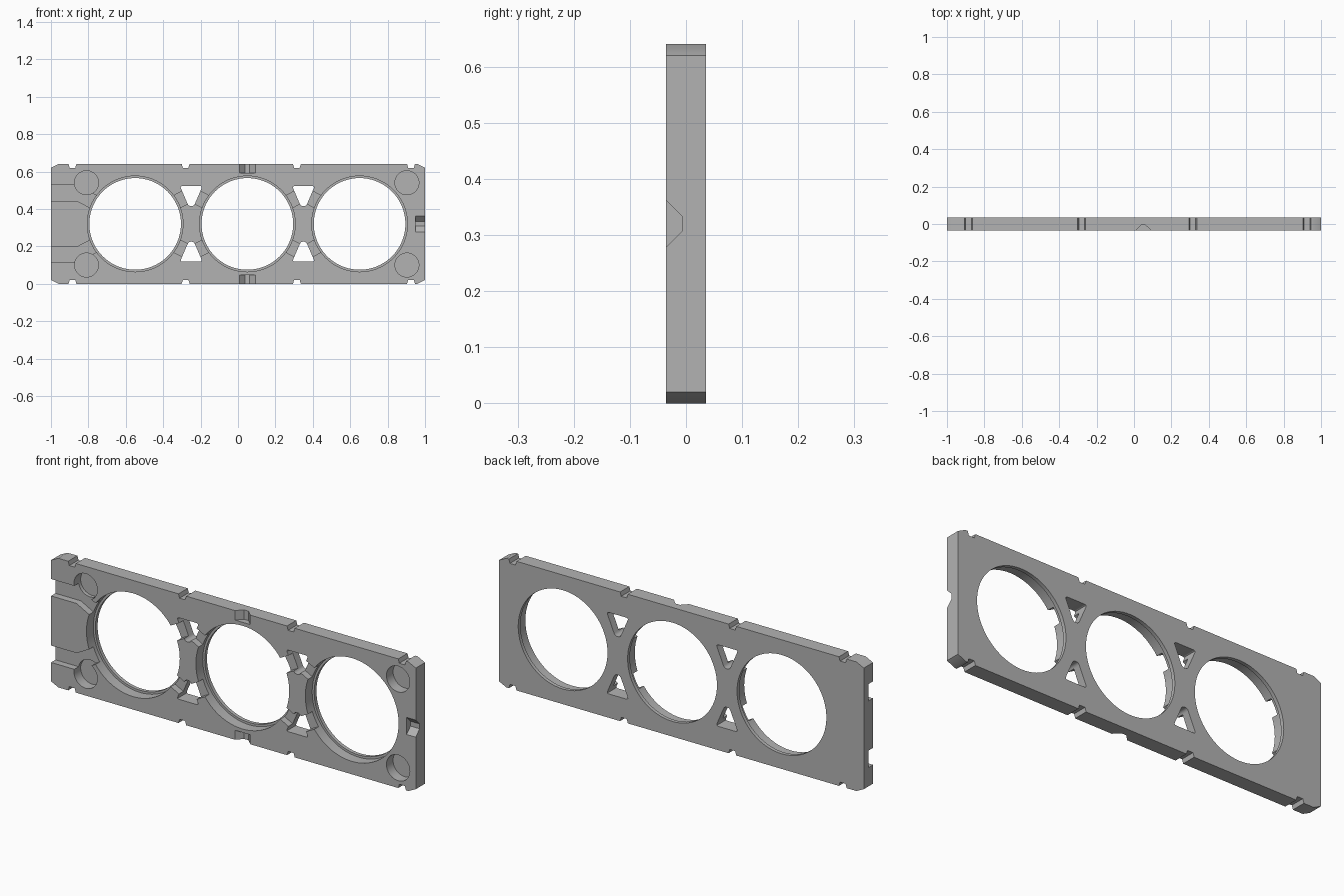
import bpy, bmesh
from math import sin, cos, tan, pi, radians
from mathutils import Vector

cube = bpy.data.objects.get("Cube")
if cube:
    bpy.data.objects.remove(cube)

H, T = 0.64, 0.036           # plate height and half thickness
MID = H / 2
HOLES = (-0.55, 0.05, 0.65)  # ring centres

grey = bpy.data.materials.new("plain grey")
grey.use_nodes = True
colour = (0.45, 0.45, 0.45, 1)
grey.diffuse_color = colour
grey.node_tree.nodes["Principled BSDF"].inputs["Base Color"].default_value = colour


def prism(name, profile, start, length, plane="xz"):
    """Extrude a closed 2D profile along the axis missing from its plane."""
    place = {"xz": lambda a, b, c: (a, c, b),
             "xy": lambda a, b, c: (a, b, c),
             "yz": lambda a, b, c: (c, a, b)}[plane]
    bm = bmesh.new()
    face = bm.faces.new([bm.verts.new(place(a, b, start)) for a, b in profile])
    new = bmesh.ops.extrude_face_region(bm, geom=[face])["geom"]
    verts = [v for v in new if isinstance(v, bmesh.types.BMVert)]
    bmesh.ops.translate(bm, vec=Vector(place(0, 0, length)), verts=verts)
    bmesh.ops.recalc_face_normals(bm, faces=bm.faces)
    mesh = bpy.data.meshes.new(name)
    bm.to_mesh(mesh)
    bm.free()
    mesh.materials.append(grey)
    obj = bpy.data.objects.new(name, mesh)
    bpy.context.collection.objects.link(obj)
    return obj


def circle(x, z, r, n=72):
    return [(x + r * cos(2 * pi * i / n), z + r * sin(2 * pi * i / n)) for i in range(n)]


def rounded(points, r, steps=4):
    """Round every corner of a polygon."""
    out = []
    pts = [Vector(p) for p in points]
    for i, p in enumerate(pts):
        a = p + (pts[i - 1] - p).normalized() * r
        b = p + (pts[(i + 1) % len(pts)] - p).normalized() * r
        for k in range(steps + 1):
            t = k / steps
            out.append(tuple(a * (1 - t) ** 2 + p * 2 * t * (1 - t) + b * t * t))
    return out


def flip(points):
    return [(x, H - z) for x, z in points]


# Plate outline with clipped corners and clip notches along both long edges
top = [(-1, H - 0.02), (-0.96, H)]
for x in (-0.885, -0.28, 0.315, 0.925):
    top += [(x - 0.021, H), (x - 0.015, H - 0.02), (x + 0.015, H - 0.02), (x + 0.021, H)]
top += [(0.96, H), (1, H - 0.02)]
plate = prism("tray_plate", top + flip(top)[::-1], -T, 2 * T)

cutters = []


def cut(profile, depth=None, start=-T - 0.01, plane="xz"):
    """Cut from the front face to a depth, or right through."""
    length = 2 * T + 0.02 if depth is None else depth + 0.01
    cutters.append(prism("cutter", profile, start, length, plane))


# Ring holes: wide seat in front, narrow lip behind
for x in HOLES:
    cut(circle(x, MID, 0.245))
    cut(circle(x, MID, 0.256), 0.054)

# Triangular openings between the rings
for x in (-0.25, 0.35):
    tri = rounded([(x - 0.06, 0.522), (x + 0.06, 0.522), (x + 0.014, 0.415), (x - 0.014, 0.415)], 0.013)
    cut(tri)
    cut(flip(tri))


# Wire channels from the rings into the openings and out to the end
def channel(x, side, reach):
    a, w = radians(28), 0.037
    pts = []
    for s in (1, -1):
        ox, oz = -sin(a) * w * s, cos(a) * w * s
        near = 0.22
        far = (reach - ox) / cos(a)
        line = [(x + side * (ox + r * cos(a)), MID + oz + r * sin(a)) for r in (near, far)]
        pts += line if s == 1 else line[::-1]
    return pts


for i, x in enumerate(HOLES):
    for side in (-1, 1):
        if (i, side) == (2, 1):
            continue
        pts = channel(x, side, 0.31 if (i, side) == (0, -1) else 0.292)
        if (i, side) == (0, -1):
            pts[2:2] = [(-1.02, pts[1][1]), (-1.02, pts[2][1])]
        cut(pts, 0.034)
        cut(flip(pts), 0.034)

# Round magnet pockets
for x in (-0.81, 0.903):
    for z in (0.54, 0.10):
        cut(circle(x, z, 0.064, 48), 0.052)


# Tapered locating slots on the edges
def slot(c):
    return [(c - 0.0525, -T - 0.01), (c + 0.0525, -T - 0.01), (c + 0.012, -0.006), (c - 0.012, -0.006)]


cut(slot(0.05), 0.05, H - 0.047, "xy")
cut(slot(0.05), 0.047, -0.01, "xy")
cut([(b, a) for a, b in slot(MID)], 0.05, 0.95, "yz")

# Apply all cuts, then remove the cutters
bpy.context.view_layer.objects.active = plate
for c in cutters:
    mod = plate.modifiers.new("cut", "BOOLEAN")
    mod.operation = "DIFFERENCE"
    mod.solver = "EXACT"
    mod.object = c
    bpy.ops.object.modifier_apply(modifier=mod.name)
    bpy.data.objects.remove(c)

bpy.ops.object.select_all(action="DESELECT")
plate.select_set(True)
bpy.ops.object.shade_smooth_by_angle(angle=radians(30))
